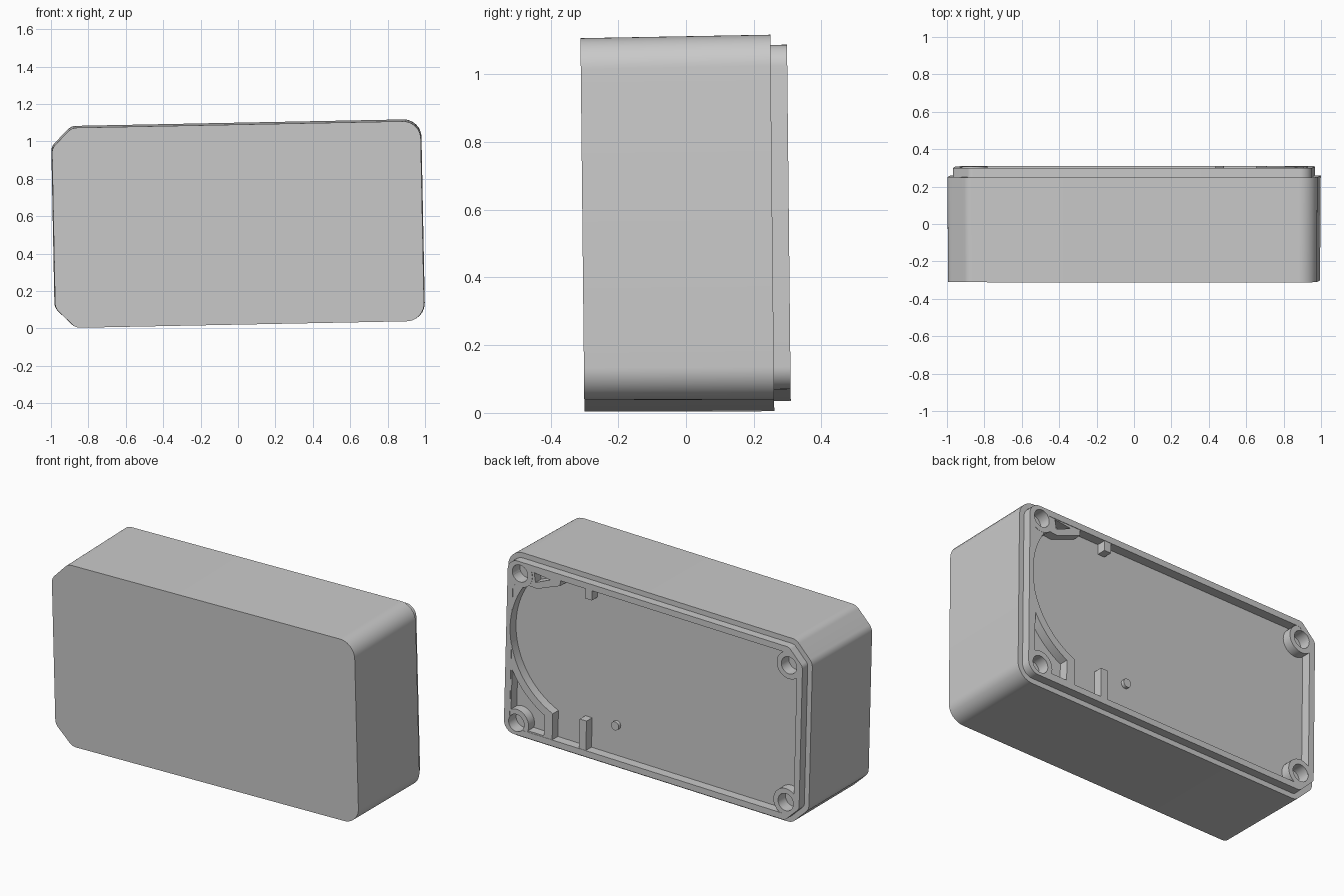
import bpy, bmesh
from math import cos, sin, radians
from mathutils import Matrix, Vector

if "Cube" in bpy.data.objects:
    bpy.data.objects.remove(bpy.data.objects["Cube"])

grey = bpy.data.materials.new("grey plastic")
grey.use_nodes = True
grey.diffuse_color = (0.59, 0.59, 0.59, 1)
grey.node_tree.nodes["Principled BSDF"].inputs["Base Color"].default_value = (0.59, 0.59, 0.59, 1)

HALF_W, HALF_H = 0.99, 0.539
FRONT, BACK, LIP, FLOOR = -0.306, 0.255, 0.304, 0.249
POSE = Matrix.Translation((0, 0, 0.558)) @ Matrix.Rotation(0.0105, 4, 'X') @ Matrix.Rotation(-0.0197, 4, 'Y')


def fillet(corners, steps=8):
    """Round each (x, z, radius) corner of a convex outline."""
    out = []
    for i, (x, z, r) in enumerate(corners):
        p = Vector((x, z))
        a = (Vector(corners[i - 1][:2]) - p).normalized()
        b = (Vector(corners[(i + 1) % len(corners)][:2]) - p).normalized()
        half = a.angle(b) / 2
        reach = r * cos(half) / sin(half)
        c = p + (a + b).normalized() * (r / sin(half))
        start, end = p + a * reach - c, p + b * reach - c
        out += [tuple(c + start.lerp(end, t / steps).normalized() * r) for t in range(steps + 1)]
    return out


def outline(inset):
    """Case outline: two rounded corners and two chamfered ones."""
    w, h = HALF_W - inset, HALF_H - inset
    c = 0.108 - 0.586 * inset
    r = 0.095 - inset
    s = 0.062 - inset * 0.8
    return fillet([(w, -h, r), (w, h, r), (c - w, h, s), (-w, h - c, s), (-w, c - h, s), (c - w, -h, s)])


def arc(cx, cz, r, a0, a1, n):
    return [(cx + r * cos(radians(a0 + (a1 - a0) * i / n)),
             cz + r * sin(radians(a0 + (a1 - a0) * i / n))) for i in range(n + 1)]


def disc(cx, cz, r, n=32):
    return arc(cx, cz, r, 0, 360 - 360 / n, n - 1)


def prism(name, pts, y0, y1):
    """Extrude an (x, z) outline along y."""
    bm = bmesh.new()
    face = bm.faces.new([bm.verts.new((x, y0, z)) for x, z in pts])
    top = bmesh.ops.extrude_face_region(bm, geom=[face])["geom"]
    bmesh.ops.translate(bm, vec=(0, y1 - y0, 0), verts=[v for v in top if isinstance(v, bmesh.types.BMVert)])
    bmesh.ops.recalc_face_normals(bm, faces=bm.faces)
    mesh = bpy.data.meshes.new(name)
    bm.to_mesh(mesh)
    bm.free()
    mesh.materials.append(grey)
    obj = bpy.data.objects.new(name, mesh)
    bpy.context.collection.objects.link(obj)
    return obj


def combine(obj, other, operation):
    """Apply a boolean and remove the helper."""
    mod = obj.modifiers.new("cut", 'BOOLEAN')
    mod.object, mod.operation, mod.solver = other, operation, 'EXACT'
    bpy.context.view_layer.update()
    mesh = bpy.data.meshes.new_from_object(obj.evaluated_get(bpy.context.evaluated_depsgraph_get()))
    obj.modifiers.clear()
    obj.data = mesh
    bpy.data.objects.remove(other)


# case, slightly narrower at the front, with raised lip and shallow recess
case = prism("case", outline(0), FRONT, BACK)
for v in case.data.vertices:
    if v.co.y < 0:
        v.co.x *= 0.996
        v.co.z *= 0.992
combine(case, prism("lip", outline(0.03), 0, LIP), 'UNION')
combine(case, prism("recess", outline(0.066), FLOOR, 1), 'DIFFERENCE')

# curved rib at the lower left, with an open pocket behind it
CX, CZ, R = 0.47, 0.11, 0.465
combine(case, prism("lip_relief", arc(CX, CZ, R, 25, -25, 20) + [(CX, CZ)], FLOOR, 1), 'DIFFERENCE')
rib = prism("curved_rib", arc(CX, CZ, R, 33, -67.6, 32) + [(0.647, -0.482), (0.945, -0.482), (0.945, 0.363)],
            FLOOR - 0.02, LIP - 0.002)
combine(rib, prism("pocket", arc(CX, CZ, R + 0.045, -29, -63, 12) + [(0.702, -0.465), (0.918, -0.465)],
                   FLOOR, 1), 'DIFFERENCE')

# upper left web with a triangular pocket
web = prism("upper_web", [(0.93, 0.482), (0.62, 0.482), (0.62, 0.44), (0.66, 0.425), (0.77, 0.38),
                          (0.84, 0.385), (0.93, 0.35)], FLOOR - 0.02, LIP - 0.003)
combine(web, prism("pocket", [(0.79, 0.47), (0.685, 0.457), (0.78, 0.415)], FLOOR, 1), 'DIFFERENCE')
parts = [case, rib, web]

# corner screw bosses
bosses = []
for side, x, z in (("left", 0.88, 0.44), ("right", -0.872, 0.403)):
    for level, sz in (("upper", 1), ("lower", -1)):
        boss = prism(f"{level}_{side}_boss", disc(x, z * sz, 0.08), FLOOR - 0.02, LIP - 0.001)
        combine(boss, prism("limit", outline(0.04), -1, 1), 'INTERSECT')
        bosses.append((boss, x, z * sz))
parts += [b[0] for b in bosses]
for part in parts:
    for boss, x, z in bosses:
        if part in (case, rib, web, boss):
            combine(part, prism("hole", disc(x, z, 0.05), FLOOR - 0.015, 1), 'DIFFERENCE')

# small guides and locating pin
for name, x, z0, z1 in (("lower_guide", 0.45, -0.48, -0.3), ("upper_guide", 0.435, 0.415, 0.48)):
    parts.append(prism(name, [(x - 0.022, z0), (x + 0.022, z0), (x + 0.022, z1), (x - 0.022, z1)],
                       FLOOR - 0.02, LIP - 0.002))
parts.append(prism("locating_pin", disc(0.267, -0.295, 0.025, 16), FLOOR - 0.01, FLOOR + 0.02))

# shading and the slight lean of the whole piece
for part in parts:
    part.matrix_world = POSE
    bpy.ops.object.select_all(action='DESELECT')
    part.select_set(True)
    bpy.context.view_layer.objects.active = part
    bpy.ops.object.shade_smooth_by_angle(angle=radians(30))
